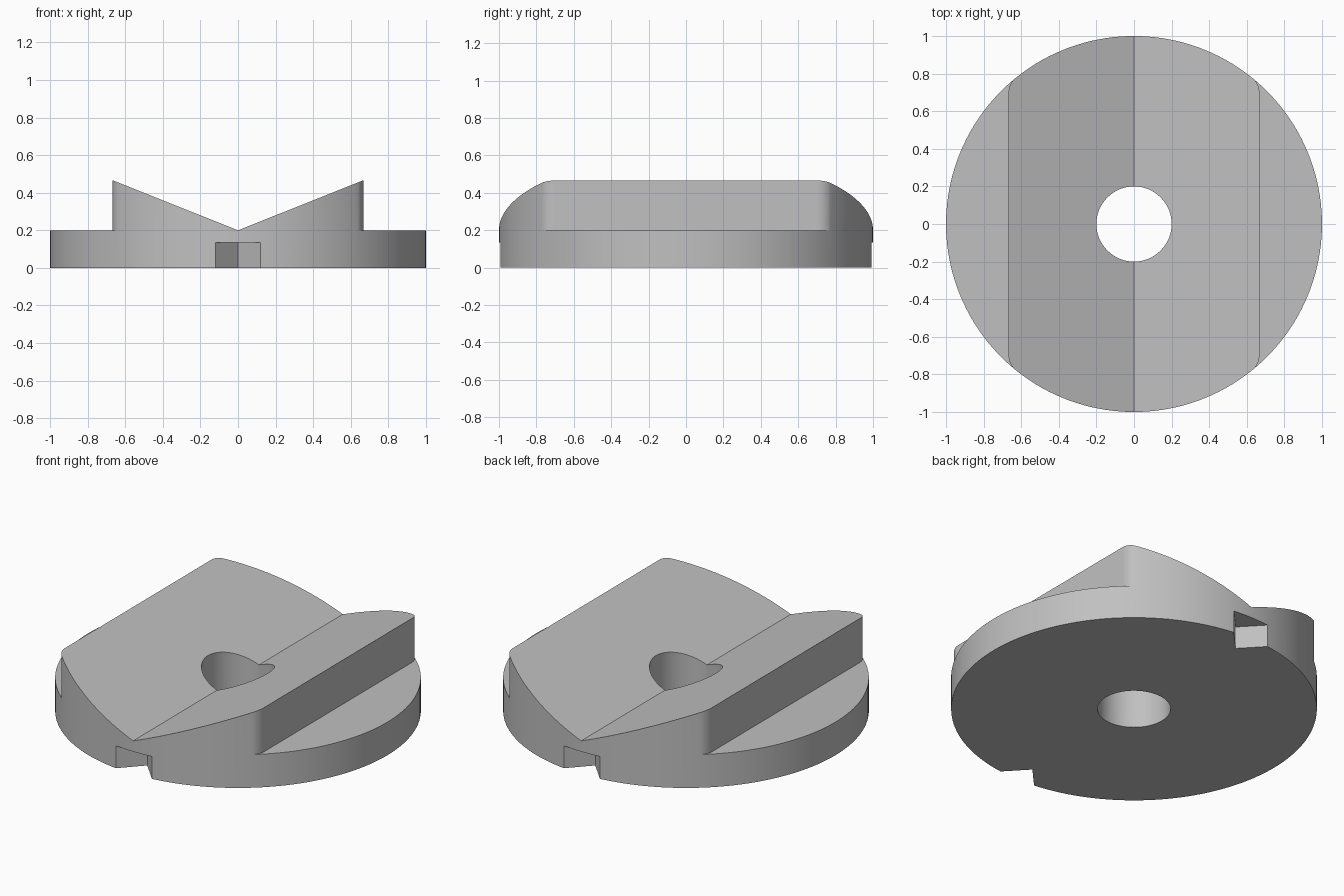
import bpy, bmesh, math

cube = bpy.data.objects.get("Cube")
if cube:
    bpy.data.objects.remove(cube, do_unlink=True)

RADIUS, HOLE, BASE_H, PEAK_H = 1.0, 0.2, 0.2, 0.466
RIDGE_X, FILLET, FILLET_Y = 0.667, 0.1, 0.7
NOTCH_H, NOTCH_Y = 0.135, 0.865

gray = bpy.data.materials.new("plain gray")
gray.use_nodes = True
color = (0.53, 0.53, 0.53, 1)
gray.diffuse_color = color
gray.node_tree.nodes["Principled BSDF"].inputs["Base Color"].default_value = color


def prism(name, bottom, offset):
    """Extrude a closed outline along an offset."""
    bm = bmesh.new()
    face = bm.faces.new([bm.verts.new(p) for p in bottom])
    new = bmesh.ops.extrude_face_region(bm, geom=[face])["geom"]
    bmesh.ops.translate(bm, vec=offset, verts=[v for v in new if isinstance(v, bmesh.types.BMVert)])
    bmesh.ops.recalc_face_normals(bm, faces=bm.faces)
    mesh = bpy.data.meshes.new(name)
    bm.to_mesh(mesh)
    bm.free()
    mesh.materials.append(gray)
    obj = bpy.data.objects.new(name, mesh)
    bpy.context.collection.objects.link(obj)
    return obj


def circle(r, z, n):
    return [(r * math.cos(2 * math.pi * i / n), r * math.sin(2 * math.pi * i / n), z) for i in range(n)]


# Round blank, tall enough for the ridges
body = prism("grooved_disc", circle(RADIUS, 0, 160), (0, 0, PEAK_H + 0.1))

# Centre bore
cutters = [prism("bore_cutter", circle(HOLE, -1, 64), (0, 0, 3))]

# V groove across the top
slope = (PEAK_H - BASE_H) / RIDGE_X
cutters.append(prism("groove_cutter",
                     [(0, -2, BASE_H), (2, -2, BASE_H + 2 * slope), (-2, -2, BASE_H + 2 * slope)],
                     (0, 4, 0)))

# Side ledges, with rounded ridge corners that run into the rim
cx = RIDGE_X - FILLET
end = math.atan2(FILLET_Y, cx)
half = [(cx + FILLET * math.cos(end * i / 10), FILLET_Y + FILLET * math.sin(end * i / 10)) for i in range(11)]
x, y = half[-1]
half += [(x - 0.3 * math.sin(end), y + 0.3 * math.cos(end)), (1.3, 1.3)]
outline = half + [(px, -py) for px, py in reversed(half)]
for side, label in ((1, "left"), (-1, "right")):
    cutters.append(prism(label + "_ledge_cutter", [(side * px, py, BASE_H) for px, py in outline], (0, 0, 1)))

# V notches under the front and back rim
for side, label in ((-1, "front"), (1, "back")):
    w = 0.12 / (0.993 - NOTCH_Y) * 0.3
    tri = [(0, side * NOTCH_Y, -0.5), (w, side * (NOTCH_Y + 0.3), -0.5), (-w, side * (NOTCH_Y + 0.3), -0.5)]
    cutters.append(prism(label + "_notch_cutter", tri, (0, 0, 0.5 + NOTCH_H)))

bpy.context.view_layer.objects.active = body
body.select_set(True)
for cutter in cutters:
    mod = body.modifiers.new(cutter.name, 'BOOLEAN')
    mod.operation, mod.solver, mod.object = 'DIFFERENCE', 'EXACT', cutter
    bpy.ops.object.modifier_apply(modifier=mod.name)
    bpy.data.objects.remove(cutter, do_unlink=True)

bpy.ops.object.shade_smooth_by_angle(angle=math.radians(20))
